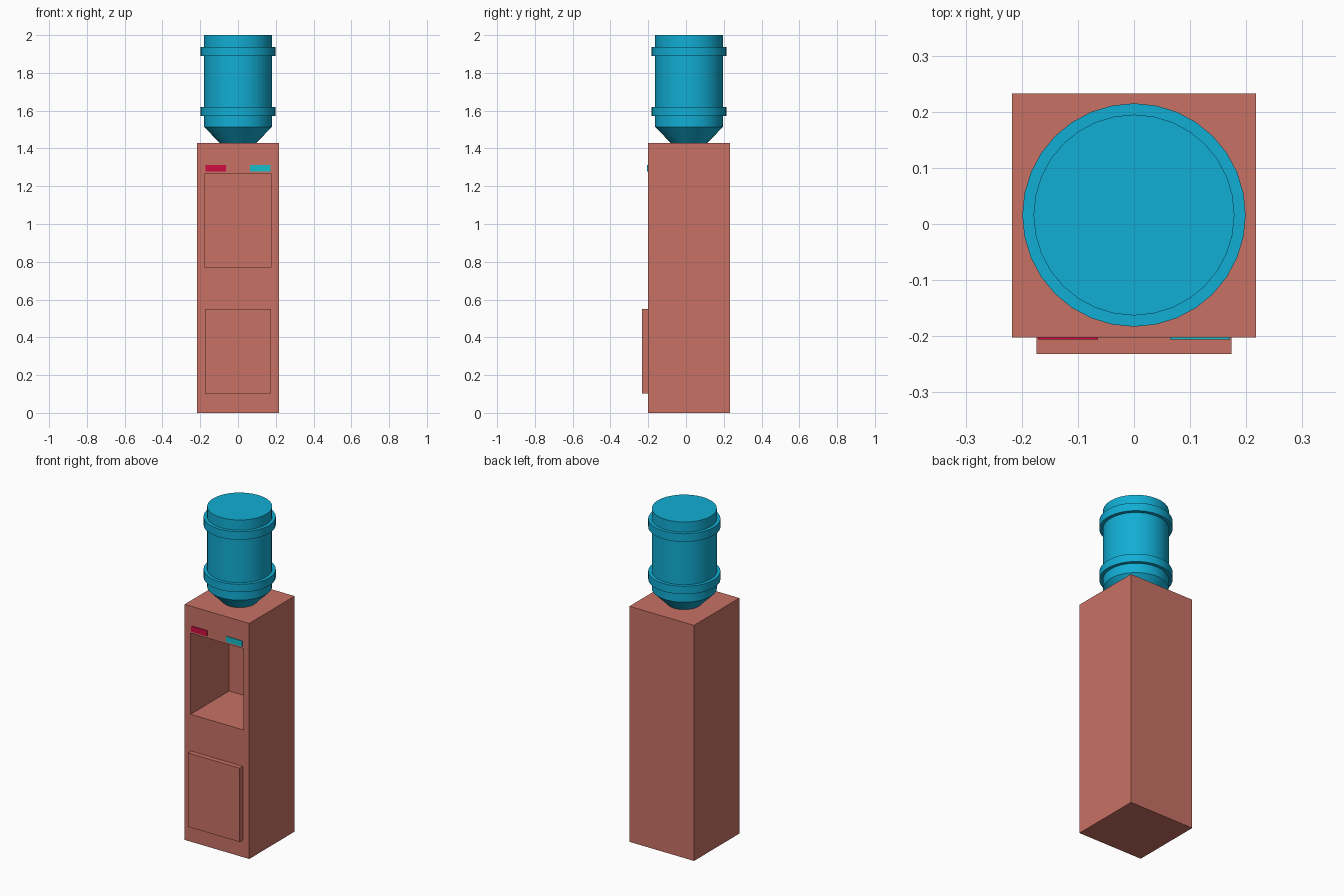
import bpy, bmesh, math

if "Cube" in bpy.data.objects:
    bpy.data.objects.remove(bpy.data.objects["Cube"])


def material(name, rgb):
    m = bpy.data.materials.new(name)
    m.diffuse_color = (*rgb, 1)
    m.use_nodes = True
    m.node_tree.nodes["Principled BSDF"].inputs["Base Color"].default_value = m.diffuse_color
    return m


def finish(name, bm, mat):
    bmesh.ops.recalc_face_normals(bm, faces=bm.faces)
    me = bpy.data.meshes.new(name)
    bm.to_mesh(me)
    bm.free()
    me.materials.append(mat)
    ob = bpy.data.objects.new(name, me)
    bpy.context.collection.objects.link(ob)
    return ob


def box_bm(x0, x1, y0, y1, z0, z1):
    bm = bmesh.new()
    bmesh.ops.create_cube(bm, size=1)
    for v in bm.verts:
        v.co = (x1 if v.co.x > 0 else x0, y1 if v.co.y > 0 else y0, z1 if v.co.z > 0 else z0)
    return bm


casing = material("casing", (0.58, 0.165, 0.128))
water = material("bottle_blue", (0.006, 0.42, 0.66))
hot = material("hot_red", (0.62, 0.004, 0.055))
cold = material("cold_cyan", (0.008, 0.52, 0.6))

FRONT, BACK, TOP = -0.202, 0.233, 1.43

# Cabinet with the serving recess pushed into its front face
bm = box_bm(-0.217, 0.217, FRONT, BACK, 0, TOP)
bm.normal_update()
face = min(bm.faces, key=lambda f: f.calc_center_median().y)
bmesh.ops.inset_region(bm, faces=[face], thickness=0.04)
for v in face.verts:
    v.co = (math.copysign(0.177, v.co.x), FRONT, 1.266 if v.co.z > TOP / 2 else 0.773)
face = bmesh.ops.extrude_discrete_faces(bm, faces=[face])["faces"][0]
for v in face.verts:
    v.co.y = 0.168
finish("cabinet", bm, casing)

# Lower door panel
finish("door_panel", box_bm(-0.174, 0.174, -0.232, FRONT, 0.103, 0.551), casing)

# Hot and cold labels
for name, s, mat in (("hot_label", -1, hot), ("cold_label", 1, cold)):
    x0, x1 = sorted((s * 0.064, s * 0.171))
    finish(name, box_bm(x0, x1, -0.206, FRONT, 1.278, 1.312), mat)

# Bottle: lathed profile with two raised bands
R, RB = 0.179, 0.199
profile = [(0, TOP), (0.097, TOP), (R, 1.513)]
for z0, z1 in ((1.571, 1.619), (1.889, 1.938)):
    profile += [(R, z0), (RB, z0), (RB, z1), (R, z1)]
profile += [(R, 2.0), (0, 2.0)]
bm = bmesh.new()
verts = [bm.verts.new((r, 0.016, z)) for r, z in profile]
edges = [bm.edges.new(p) for p in zip(verts, verts[1:])]
bmesh.ops.spin(bm, geom=verts + edges, cent=(0, 0.016, 0), axis=(0, 0, 1),
               angle=math.tau, steps=32, use_duplicate=False)
bmesh.ops.remove_doubles(bm, verts=bm.verts, dist=1e-4)
bottle = finish("bottle", bm, water)
bpy.context.view_layer.objects.active = bottle
bottle.select_set(True)
bpy.ops.object.shade_smooth_by_angle(angle=math.radians(30))
